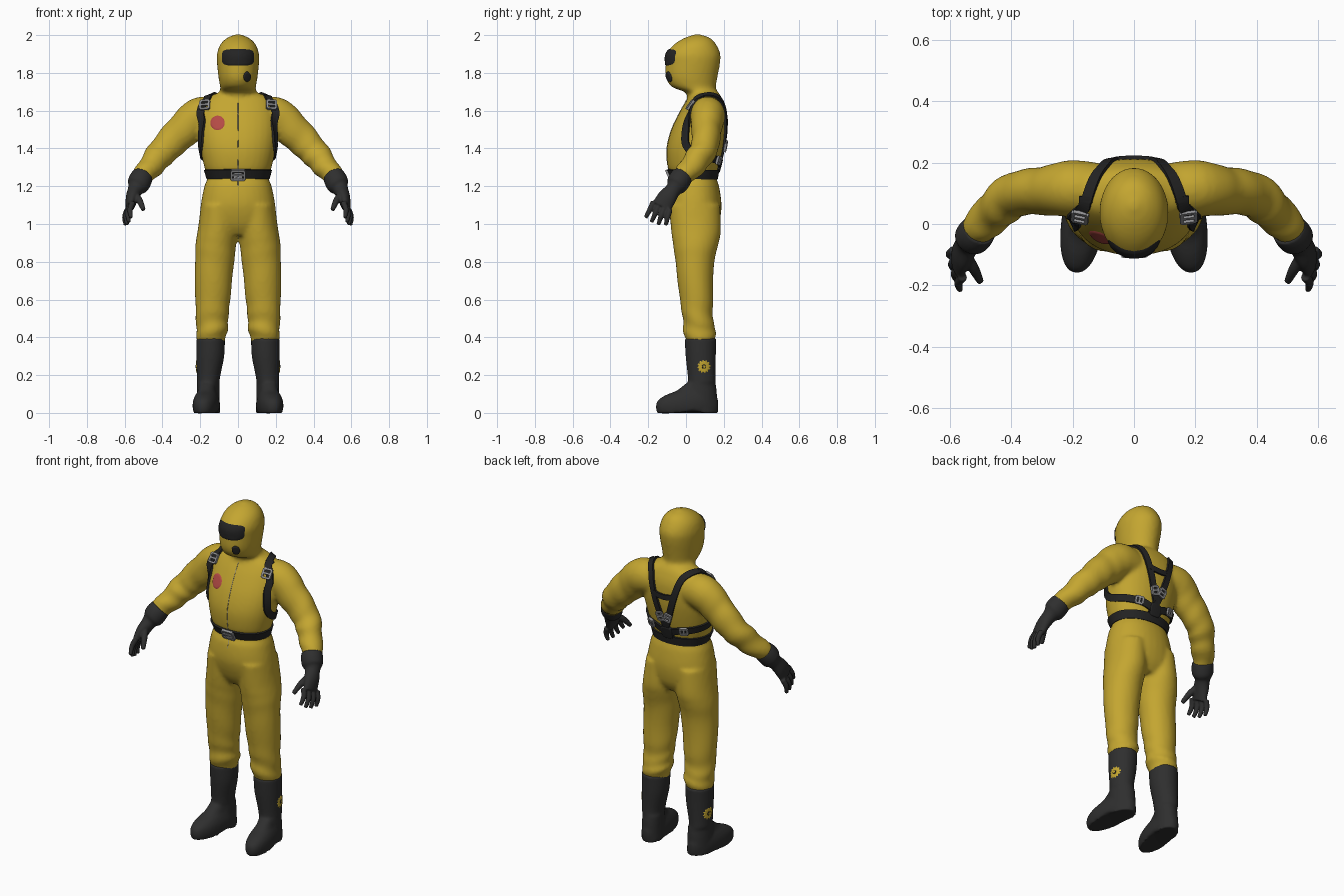
import bpy, bmesh, math
from mathutils import Vector, Matrix
from mathutils.bvhtree import BVHTree

cube = bpy.data.objects.get("Cube")
if cube:
    bpy.data.objects.remove(cube)


def material(name, *rgb):
    m = bpy.data.materials.new(name)
    m.use_nodes = True
    m.diffuse_color = (*rgb, 1)
    m.node_tree.nodes["Principled BSDF"].inputs["Base Color"].default_value = (*rgb, 1)
    return m


YELLOW = material("suit yellow", .55, .38, .03)
RUBBER = material("boot and glove rubber", .028, .028, .028)
BLACK = material("strap black", .017, .017, .017)
METAL = material("buckle metal", .28, .28, .29)
RED = material("patch red", .46, .07, .06)


def finish(name, bm, mat, smooth=True):
    bmesh.ops.recalc_face_normals(bm, faces=bm.faces)
    mesh = bpy.data.meshes.new(name)
    bm.to_mesh(mesh)
    bm.free()
    mesh.materials.append(mat)
    for p in mesh.polygons:
        p.use_smooth = smooth
    ob = bpy.data.objects.new(name, mesh)
    bpy.context.collection.objects.link(ob)
    return ob


def fuse(ob, voxel, passes):
    """Melt overlapping volumes into one soft skin."""
    r = ob.modifiers.new("fuse", 'REMESH')
    r.mode, r.voxel_size, r.use_smooth_shade = 'VOXEL', voxel, True
    s = ob.modifiers.new("soften", 'SMOOTH')
    s.factor, s.iterations = .5, passes


def spline(pts, steps):
    """Catmull-Rom through tuples of any length."""
    pts = [Vector(p) for p in pts]
    out = []
    for i in range(len(pts) - 1):
        a, b, c, d = pts[max(i - 1, 0)], pts[i], pts[i + 1], pts[min(i + 2, len(pts) - 1)]
        for k in range(steps):
            t = k / steps
            out.append(b + (c - a) * (t / 2) + (a - b * 2.5 + c * 2 - d / 2) * t ** 2
                       + (b * 1.5 - a / 2 - c * 1.5 + d / 2) * t ** 3)
    return out + [pts[-1]]


def tube(bm, pts, side=1, level=False, fold=0, power=1.0, steps=6, n=32):
    """Skin through (x, y, z, radius u, radius v); folds deepen towards the end."""
    path = spline(pts, steps)
    rings = []
    for i, p in enumerate(path):
        u, v = Vector((1, 0, 0)), Vector((0, 1, 0))
        if not level:
            t = (path[min(i + 1, len(path) - 1)] - path[max(i - 1, 0)]).to_3d().normalized()
            u = t.cross(v).normalized()
            v = t.cross(u)
        f = i / (len(path) - 1)
        ring = []
        for j in range(n):
            a = math.tau * j / n
            c, s = math.cos(a), math.sin(a)
            w = 1 + fold * f * f * math.sin(38 * f + 2 * math.sin(a + 5 * f))
            c, s = [math.copysign(abs(k) ** power, k) * w for k in (c, s)]
            q = p.to_3d() + u * (p[3] * c) + v * (p[4] * s)
            ring.append(bm.verts.new((q.x * side, q.y, q.z)))
        rings.append(ring)
    for r, q in zip(rings, rings[1:]):
        for j in range(n):
            k = (j + 1) % n
            bm.faces.new((r[j], r[k], q[k], q[j]))
    bm.faces.new(rings[0])
    bm.faces.new(rings[-1])


# Coverall: hood, torso, arms and legs in one skin
bm = bmesh.new()
tube(bm, [(0, .09, 1.62, .1, .09), (0, .083, 1.69, .1, .08), (0, .053, 1.715, .094, .105),
          (0, .037, 1.735, .096, .122), (0, .03, 1.78, .104, .137), (0, .036, 1.85, .111, .144),
          (0, .038, 1.9, .111, .144), (0, .048, 1.95, .094, .112), (0, .06, 1.985, .058, .068),
          (0, .06, 2.004, .012, .012)], level=True)
tube(bm, [(0, .1, 1.7, .09, .07), (0, .1, 1.665, .17, .09), (0, .09, 1.6, .2, .12),
          (0, .067, 1.5, .21, .144), (0, .047, 1.4, .2, .149), (0, .038, 1.3, .178, .134),
          (0, .042, 1.25, .16, .118), (0, .04, 1.2, .178, .135), (0, .043, 1.1, .197, .145),
          (0, .05, 1.0, .2, .125), (0, .052, .94, .14, .09)], level=True, power=.92)
for s in (1, -1):
    tube(bm, [(.1, .11, 1.57, .09, .085), (.2, .115, 1.572, .1, .093), (.285, .108, 1.5, .093, .08),
              (.38, .098, 1.405, .081, .073), (.45, .045, 1.322, .069, .067),
              (.525, -.04, 1.225, .05, .05)], s, fold=.1)
    tube(bm, [(.1, .045, 1.1, .095, .135), (.108, .053, .97, .105, .132), (.116, .052, .9, .108, .122),
              (.124, .047, .8, .104, .103), (.134, .055, .6, .093, .088), (.137, .063, .5, .086, .08),
              (.138, .072, .43, .083, .086), (.145, .077, .36, .068, .07)], s, level=True, fold=.055)
suit = finish("coverall", bm, YELLOW)
fuse(suit, .011, 5)

# Rubber boots, toes turned slightly out
boots = []
for s, label in ((1, "left"), (-1, "right")):
    bm = bmesh.new()
    tube(bm, [(.145, .077, .395, .076, .084), (.147, .078, .3, .074, .08), (.157, .083, .18, .061, .073),
              (.16, .085, .1, .06, .079), (.16, .085, 0, .062, .084)], s, level=True)
    tube(bm, [(.162, .008, -.002, .063, .16), (.162, .006, .03, .069, .166), (.162, .01, .065, .067, .16),
              (.162, .025, .093, .058, .135), (.161, .048, .118, .048, .098), (.16, .07, .155, .045, .072)],
         s, level=True, power=.9)
    for v in bm.verts:
        if v.co.z < .16:
            v.co.x += s * (.06 - v.co.y) * .11
            # raised arch between sole and heel
            if v.co.z < .01 and 0 < v.co.y < .07:
                v.co.z += .012
    boot = finish(label + "_boot", bm, RUBBER)
    fuse(boot, .008, 6)
    boots.append((s, label, boot))

    # Gloves with cuff, fingers and thumb
    bm = bmesh.new()
    tube(bm, [(.503, -.017, 1.256, .057, .057), (.517, -.034, 1.233, .061, .06), (.53, -.05, 1.205, .058, .056),
              (.543, -.067, 1.182, .041, .042), (.56, -.1, 1.14, .034, .05), (.572, -.13, 1.09, .023, .053)], s)
    for k in (-1, -.33, .33, 1):
        c = Vector((.571 + .014 * k, -.128 + .043 * k, 1.097 - .02 * k))
        reach = 1.08 - .17 * abs(k)
        tube(bm, [(*(c + Vector(o) * reach), r, r) for o, r in
                  (((0, 0, 0), .016), ((.016, -.018 + .004 * k, -.045), .0145),
                   ((.01, -.036 + .012 * k, -.092), .0105))], s, n=12)
    tube(bm, [(.55, -.1, 1.16, .02, .02), (.522, -.145, 1.125, .018, .018), (.5, -.188, 1.075, .012, .012)], s, n=12)
    fuse(finish(label + "_glove", bm, RUBBER), .005, 3)

bpy.context.view_layer.update()
deps = bpy.context.evaluated_depsgraph_get()
skin = BVHTree.FromObject(suit, deps)


def strap(name, guide, width, closed=False):
    """Webbing laid along guide points on the suit."""
    line = spline(guide, 8)
    if closed:
        line.pop()
    hits = [skin.find_nearest(p)[:2] for p in line]
    pos, nor = [h[0] for h in hits], [h[1] for h in hits]
    n = len(pos)

    def near(i):
        return ((i - 1) % n, (i + 1) % n) if closed else (max(i - 1, 0), min(i + 1, n - 1))
    for _ in range(4):
        pos = [(pos[near(i)[0]] + pos[i] * 2 + pos[near(i)[1]]) / 4 for i in range(n)]
        nor = [(nor[near(i)[0]] + nor[i] + nor[near(i)[1]]).normalized() for i in range(n)]
    bm = bmesh.new()
    rings = []
    for i in range(n):
        a, b = near(i)
        side = nor[i].cross(pos[b] - pos[a]).normalized() * width / 2
        rings.append([bm.verts.new(pos[i] + side * e + nor[i] * h)
                      for e, h in ((-1, -.012), (1, -.012), (1, .011), (-1, .011))])
    for i in range(n if closed else n - 1):
        r, q = rings[i], rings[(i + 1) % n]
        for j in range(4):
            bm.faces.new((r[j], r[j - 1], q[j - 1], q[j]))
    if not closed:
        bm.faces.new(rings[0])
        bm.faces.new(rings[-1])
    finish(name, bm, BLACK, False)


def buckle(name, at, along, w, h):
    """Metal frame with a centre bar, seated on the webbing."""
    p, n = skin.find_nearest(Vector(at))[:2]
    side = Vector(along).cross(n).normalized()
    up = n.cross(side)
    frame = Matrix((side, up, n)).transposed().to_4x4()
    frame.translation = p + n * .014
    bm = bmesh.new()
    bar = .011
    for x, y, sx, sy in ((-w / 2, 0, bar, h), (w / 2, 0, bar, h), (0, h / 2, w, bar),
                         (0, -h / 2, w, bar), (0, 0, w, bar)):
        bmesh.ops.create_cube(bm, size=1, matrix=frame @ Matrix.Translation((x, y, 0))
                              @ Matrix.Diagonal((sx, sy, .012, 1)))
    finish(name, bm, METAL, False)


def plate(name, tree, mat, centre, ray, a, b, lift=.004, power=1.0, teeth=0):
    """Thin patch dropped onto a surface along a ray."""
    ray = Vector(ray)
    u = ray.cross(Vector((0, 0, 1)))
    bm = bmesh.new()
    rings, n, m = [], 80, 7
    for i in range(m + 1):
        ring = []
        for j in range(n):
            t = math.tau * j / n
            c, s = [math.copysign(abs(k) ** power, k) for k in (math.cos(t), math.sin(t))]
            r = max(i, .02) / m * (1 + .1 * math.copysign(bool(teeth), math.sin(teeth * t)))
            p = Vector(centre) + u * (a * c * r) + Vector((0, 0, b * s * r))
            q, normal = tree.ray_cast(p - ray, ray)[:2]
            if q is None:
                q, normal = tree.find_nearest(p)[:2]
            ring.append(bm.verts.new(q + normal * (lift if i < m else .001)))
        rings.append(ring)
    for r, q in zip(rings, rings[1:]):
        for j in range(n):
            bm.faces.new((r[j], r[j - 1], q[j - 1], q[j]))
    bm.faces.new(rings[0])
    finish(name, bm, mat)


# Belt and harness
belt = [(.19 * math.cos(k * math.pi / 8), .042 + .15 * math.sin(k * math.pi / 8), 1.257) for k in range(17)]
strap("belt", belt, .05, True)
for s, label in ((1, "left"), (-1, "right")):
    strap(label + "_front_strap", [(s * x, y, z) for x, y, z in (
        (.165, .09, 1.7), (.177, .03, 1.68), (.203, -.01, 1.6), (.216, -.015, 1.5), (.208, -.005, 1.42),
        (.2, .05, 1.37), (.17, .14, 1.345), (.08, .19, 1.33), (0, .2, 1.3))], .04)
    strap(label + "_back_strap", [(s * x, y, z) for x, y, z in (
        (.168, .06, 1.7), (.135, .14, 1.69), (.105, .195, 1.66), (.082, .22, 1.59), (.052, .22, 1.49),
        (.02, .21, 1.39), (-.03, .19, 1.27))], .036)
    buckle(label + "_shoulder_buckle", (s * .182, .0, 1.645), (0, .4, 1), .046, .05)
    buckle(label + "_back_buckle", (s * .025, .22, 1.41), (s * .3, 0, 1), .036, .045)
    buckle(label + "_side_buckle", (s * .11, .18, 1.335), (1, 0, 0), .036, .04)
strap("back_cross_strap", [(-.07, .22, 1.545), (0, .22, 1.535), (.07, .22, 1.545)], .03)
buckle("belt_buckle", (0, -.1, 1.255), (0, 0, 1), .07, .05)
plate("belt_buckle_plate", skin, METAL, (.0, -.1, 1.255), (0, 1, 0), .026, .022, .016, .4)
plate("back_plate", skin, BLACK, (0, .2, 1.31), (0, -1, 0), .038, .04, .014, .5)

# Hood window, breathing valve, zip and chest patch
FRONT = (0, 1, 0)
plate("visor", skin, BLACK, (0, -.1, 1.882), FRONT, .084, .043, .005, .45)
plate("breathing_valve", skin, BLACK, (.047, -.1, 1.78), FRONT, .018, .027, .009)
plate("zip", skin, METAL, (0, -.1, 1.42), FRONT, .0015, .24, .002, .3)
plate("chest_patch", skin, RED, (-.108, -.1, 1.535), FRONT, .038, .038)

# Sun badges on the outer side of each boot
for s, label, boot in boots:
    tree = BVHTree.FromObject(boot, deps)
    for part, mat, size, lift, teeth in (("badge", YELLOW, .032, .003, 12), ("badge_ring", BLACK, .012, .005, 0),
                                         ("badge_dot", YELLOW, .008, .007, 0)):
        plate(label + "_" + part, tree, mat, (s * .22, .095, .245), (-s, 0, 0), size, size, lift, 1, teeth)
